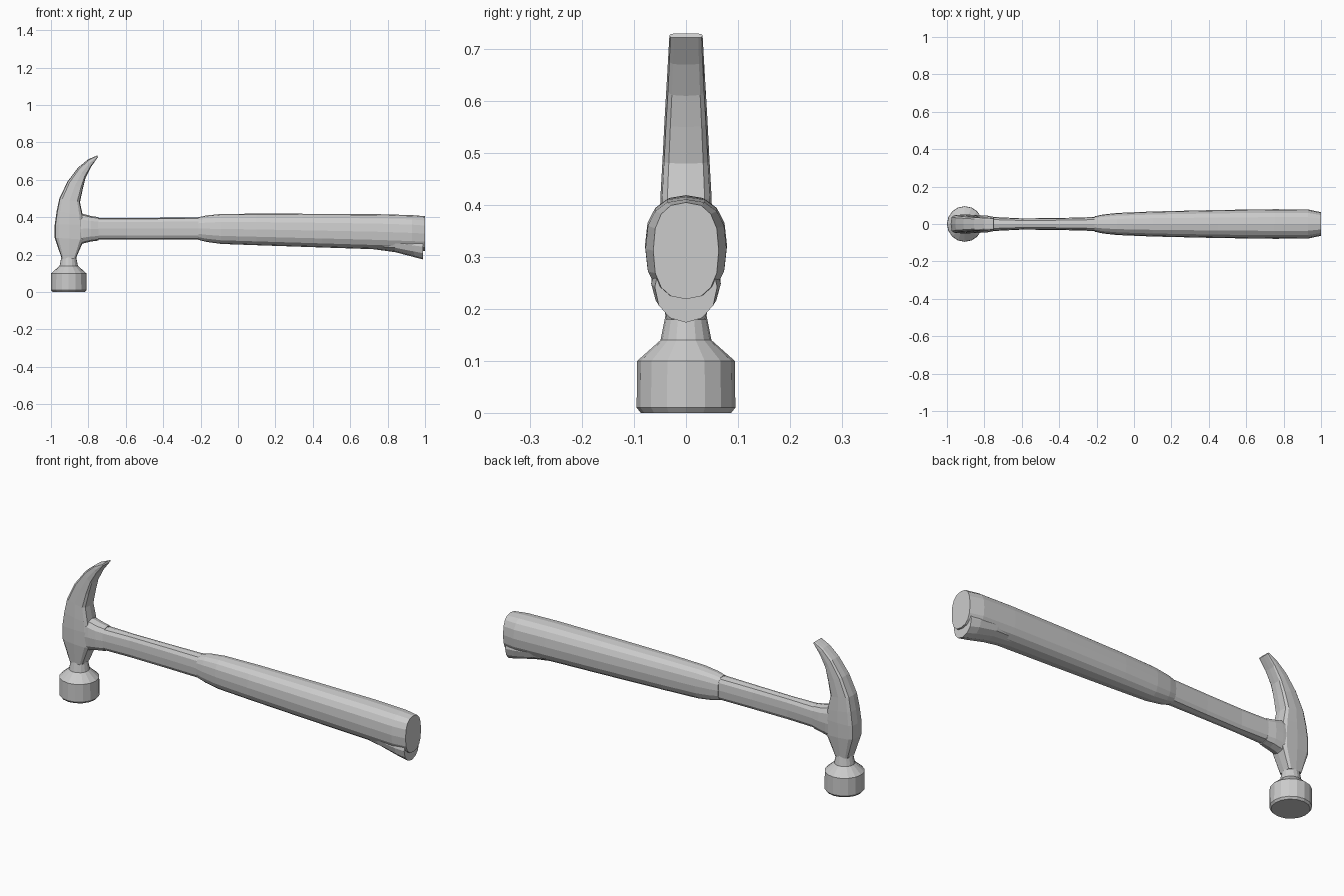
import bpy, bmesh
from math import cos, sin, pi, copysign
from mathutils import Vector


def skin(name, rings):
    """Flat-faced closed skin over a row of equal-length rings."""
    bm = bmesh.new()
    loops = [[bm.verts.new(p) for p in ring] for ring in rings]
    n = len(loops[0])
    for a, b in zip(loops, loops[1:]):
        for i in range(n):
            j = (i + 1) % n
            bm.faces.new((a[i], a[j], b[j], b[i]))
    bm.faces.new(loops[0][::-1])
    bm.faces.new(loops[-1])
    bmesh.ops.recalc_face_normals(bm, faces=bm.faces)
    mesh = bpy.data.meshes.new(name)
    bm.to_mesh(mesh)
    bm.free()
    ob = bpy.data.objects.new(name, mesh)
    bpy.context.collection.objects.link(ob)
    return ob


def section(x0, z0, x1, z1, half_y, sides, power):
    """Rounded section spanning two points of the side profile."""
    a, b = Vector((x0, 0, z0)), Vector((x1, 0, z1))
    mid, half = (a + b) / 2, (b - a) / 2
    ring = []
    for i in range(sides):
        t = 2 * pi * i / sides
        c, s = (copysign(abs(v) ** (2 / power), v) if abs(v) > 1e-6 else 0
                for v in (cos(t), sin(t)))
        ring.append(mid + half * c + Vector((0, half_y * s, 0)))
    return ring


def loft(name, rows, sides=12, power=2.0):
    return skin(name, [section(*r, sides, power) for r in rows])


def along_x(name, rows, sides=12, power=2.0):
    """Rows are x, bottom z, top z, half width."""
    return loft(name, [(x, lo, x, hi, w) for x, lo, hi, w in rows], sides, power)


# striking face with its bevel and neck
profile = [(0.087, 0.0), (0.095, 0.01), (0.094, 0.10), (0.049, 0.14), (0.039, 0.19)]
skin("striking_face", [[(-0.905 + r * cos(2 * pi * i / 16), r * sin(2 * pi * i / 16), z)
                        for i in range(16)] for r, z in profile])

# head body sweeping up into the claw: back x,z / front x,z / half width
loft("head_and_claw", [
    (-0.943, 0.18, -0.867, 0.18, 0.039),
    (-0.980, 0.29, -0.823, 0.28, 0.050),
    (-0.980, 0.36, -0.823, 0.36, 0.051),
    (-0.970, 0.43, -0.830, 0.41, 0.049),
    (-0.955, 0.50, -0.845, 0.48, 0.045),
    (-0.912, 0.59, -0.830, 0.55, 0.041),
    (-0.855, 0.665, -0.815, 0.61, 0.037),
    (-0.800, 0.71, -0.785, 0.67, 0.034),
    (-0.752, 0.73, -0.748, 0.722, 0.032),
], power=4.5)

# socket joining head and shaft
along_x("socket", [
    (-0.87, 0.245, 0.425, 0.047),
    (-0.825, 0.26, 0.417, 0.047),
    (-0.785, 0.27, 0.406, 0.045),
    (-0.745, 0.275, 0.400, 0.037),
], power=2.8)

# shaft
along_x("shaft", [
    (-0.80, 0.281, 0.396, 0.040),
    (-0.60, 0.281, 0.396, 0.030),
    (-0.40, 0.281, 0.397, 0.032),
    (-0.18, 0.281, 0.398, 0.038),
], power=3.0)

# grip
along_x("grip", [
    (-0.21, 0.278, 0.400, 0.041),
    (-0.17, 0.268, 0.409, 0.050),
    (-0.09, 0.257, 0.417, 0.059),
    (0.10, 0.250, 0.419, 0.067),
    (0.45, 0.238, 0.418, 0.075),
    (0.75, 0.228, 0.416, 0.079),
    (0.93, 0.221, 0.411, 0.078),
    (1.00, 0.219, 0.405, 0.063),
], sides=16, power=2.5)

# flared toe under the end of the grip
along_x("grip_toe", [
    (0.70, 0.232, 0.30, 0.050),
    (0.84, 0.213, 0.31, 0.066),
    (0.94, 0.187, 0.31, 0.067),
    (0.99, 0.174, 0.31, 0.060),
], power=2.1)
